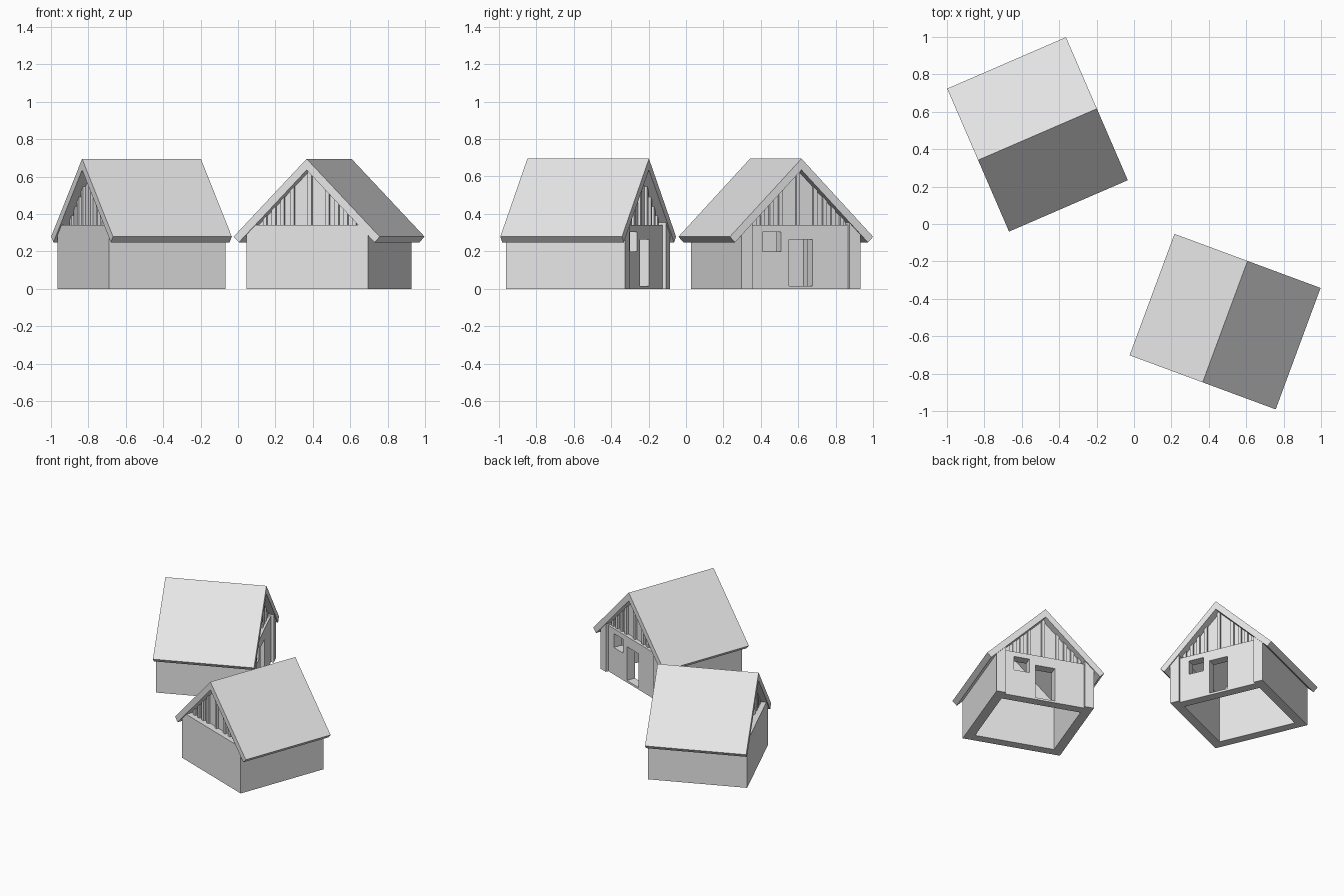
import bpy, bmesh, math
from mathutils import Matrix

if "Cube" in bpy.data.objects:
    bpy.data.objects.remove(bpy.data.objects["Cube"])

stone = bpy.data.materials.new("pale_grey")
stone.diffuse_color = (0.8, 0.8, 0.8, 1)
stone.use_nodes = True
stone.node_tree.nodes["Principled BSDF"].inputs["Base Color"].default_value = stone.diffuse_color

APEX = 0.635           # underside of the ridge, slopes fall at 45 degrees
HALF_L, HALF_W, THICK = 0.3385, 0.346, 0.065
LEDGE = 0.34


def under(v):
    return APEX - abs(v)


def prism(name, profile, u0, u1):
    """Extrude a (v, z) profile along the ridge direction u."""
    bm = bmesh.new()
    a = [bm.verts.new((u0, v, z)) for v, z in profile]
    b = [bm.verts.new((u1, v, z)) for v, z in profile]
    bm.faces.new(a)
    bm.faces.new(b[::-1])
    n = len(a)
    for i in range(n):
        j = (i + 1) % n
        bm.faces.new((a[j], a[i], b[i], b[j]))
    bmesh.ops.recalc_face_normals(bm, faces=bm.faces)
    me = bpy.data.meshes.new(name)
    bm.to_mesh(me)
    bm.free()
    me.materials.append(stone)
    ob = bpy.data.objects.new(name, me)
    bpy.context.collection.objects.link(ob)
    return ob


def rect(v0, v1, z0, z1):
    return [(v0, z0), (v1, z0), (v1, z1), (v0, z1)]


def cut(ob, profile):
    cutter = prism("cutter", profile, 0.2, 0.4)
    m = ob.modifiers.new("opening", 'BOOLEAN')
    m.operation = 'DIFFERENCE'
    m.solver = 'EXACT'
    m.object = cutter
    bpy.context.view_layer.objects.active = ob
    bpy.ops.object.modifier_apply(modifier=m.name)
    bpy.data.objects.remove(cutter, do_unlink=True)


parts = []

# roof: two thick slopes meeting at the ridge, eaves cut square
parts.append(prism("roof", [(0, 0.695), (0.4165, 0.2785), (0.3865, 0.2485),
                            (0, APEX), (-0.3865, 0.2485), (-0.4165, 0.2785)],
                   -0.346, 0.346))

# side walls rise to the roof slope and reach past the door wall
inner = HALF_W - THICK
for s, name in ((1, "left_wall"), (-1, "right_wall")):
    parts.append(prism(name, [(s * inner, 0), (s * HALF_W, 0),
                              (s * HALF_W, under(HALF_W)), (s * inner, under(inner))],
                       -HALF_L + THICK, HALF_L))

# back wall over the full width
shoulder = APEX - LEDGE
parts.append(prism("back_wall", [(-HALF_W, 0), (HALF_W, 0), (HALF_W, under(HALF_W)),
                                 (shoulder, LEDGE), (-shoulder, LEDGE),
                                 (-HALF_W, under(HALF_W))],
                   -HALF_L, -HALF_L + THICK))

# door wall, slightly recessed, with door and window openings
door_wall = prism("door_wall", rect(-inner, inner, 0, LEDGE), 0.253, 0.318)
cut(door_wall, rect(-0.062, 0.075, 0.015, 0.265))
cut(door_wall, rect(-0.216, -0.106, 0.2, 0.303))
parts.append(door_wall)

# recessed gable panels with vertical battens
for s, end in ((1, "front"), (-1, "back")):
    parts.append(prism(end + "_gable", [(-shoulder, LEDGE), (shoulder, LEDGE), (0, APEX)],
                       s * 0.27, s * 0.288))
    for c in (-0.255, -0.205, -0.155, -0.1, 0, 0.1, 0.155, 0.205, 0.255):
        v0, v1 = c - 0.011, c + 0.011
        top = [(v1, under(v1)), (v0, under(v0))]
        if c == 0:
            top.insert(1, (0, APEX))
        parts.append(prism(end + "_batten", [(v0, LEDGE), (v1, LEDGE)] + top,
                           s * 0.288, s * 0.303))

# place the two identical houses
place_a = Matrix.Translation((-0.516, 0.479, 0)) @ Matrix.Rotation(math.radians(23.4), 4, 'Z')
place_b = Matrix.Translation((0.487, -0.522, 0)) @ Matrix.Rotation(math.radians(69.7), 4, 'Z')
for ob in parts:
    twin = ob.copy()
    bpy.context.collection.objects.link(twin)
    ob.matrix_world = place_a
    twin.matrix_world = place_b
